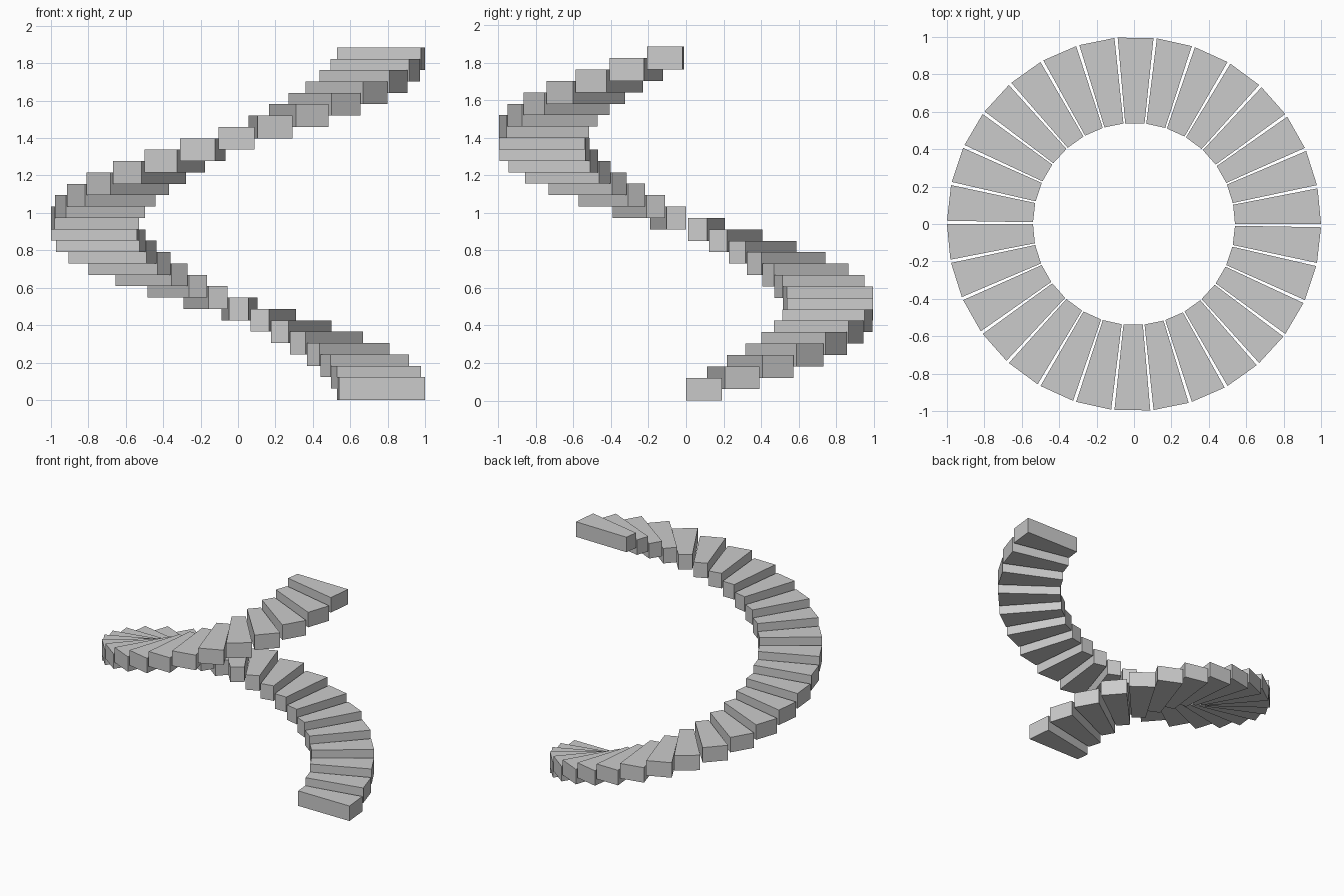
import bpy
from math import sin, cos, radians

if "Cube" in bpy.data.objects:
    bpy.data.objects.remove(bpy.data.objects["Cube"])

STEPS = 30
PITCH = 12.0          # degrees between steps
WIDTH = 11.0          # degrees covered by one step
R_IN, R_OUT = 0.54, 1.0
RISE = 0.0608
THICK = 2 * RISE


def polar(r, deg, z):
    return (r * cos(radians(deg)), r * sin(radians(deg)), z)


# One tapered tread, a flat-sided wedge block
def add_step(i):
    a, b = i * PITCH, i * PITCH + WIDTH
    verts = [polar(r, d, z)
             for z in (i * RISE, i * RISE + THICK)
             for r, d in ((R_IN, a), (R_OUT, a), (R_OUT, b), (R_IN, b))]
    faces = [(3, 2, 1, 0), (4, 5, 6, 7)]
    faces += [(k, (k + 1) % 4, (k + 1) % 4 + 4, k + 4) for k in range(4)]
    mesh = bpy.data.meshes.new("step")
    mesh.from_pydata(verts, [], faces)
    obj = bpy.data.objects.new(f"step_{i + 1:02d}", mesh)
    bpy.context.collection.objects.link(obj)


# Full turn of the spiral staircase, rising anticlockwise
for i in range(STEPS):
    add_step(i)
